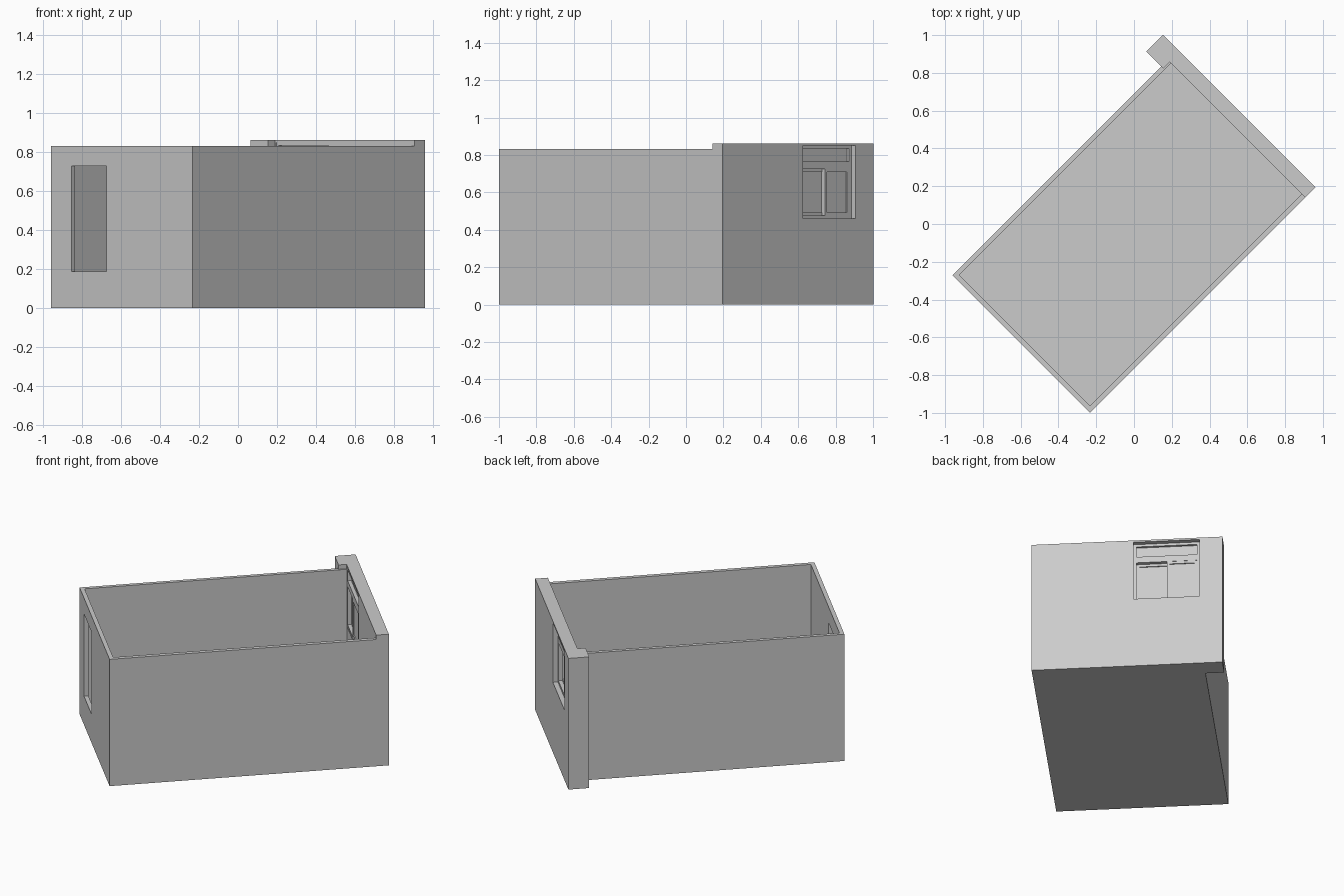
import bpy, bmesh
from math import radians
from mathutils import Matrix

cube = bpy.data.objects.get("Cube")
if cube:
    bpy.data.objects.remove(cube)

grey = bpy.data.materials.new("plaster_grey")
grey.use_nodes = True
COLOUR = (0.6, 0.6, 0.6, 1)
grey.diffuse_color = COLOUR
grey.node_tree.nodes["Principled BSDF"].inputs["Base Color"].default_value = COLOUR

TURN = Matrix.Rotation(radians(45), 4, "Z")  # the room stands diagonally


def finish(name, bm):
    bmesh.ops.recalc_face_normals(bm, faces=bm.faces)
    bm.transform(TURN)
    mesh = bpy.data.meshes.new(name)
    bm.to_mesh(mesh)
    bm.free()
    mesh.materials.append(grey)
    obj = bpy.data.objects.new(name, mesh)
    bpy.context.collection.objects.link(obj)
    return obj


def box(name, u, v, z):
    """Block between (low, high) limits along, across and up."""
    bm = bmesh.new()
    bmesh.ops.create_cube(bm, size=1)
    for vert in bm.verts:
        vert.co = [lim[0] if c < 0 else lim[1] for lim, c in zip((u, v, z), vert.co)]
    return finish(name, bm)


def panel(name, u, v, z, hole_v, hole_z):
    """Upright slab with a rectangular hole through it."""
    bm = bmesh.new()

    def ring(depth, a, b):
        corners = ((a[0], b[0]), (a[1], b[0]), (a[1], b[1]), (a[0], b[1]))
        return [bm.verts.new((depth, p, q)) for p, q in corners]

    loops = [ring(u[0], v, z), ring(u[1], v, z),
             ring(u[1], hole_v, hole_z), ring(u[0], hole_v, hole_z)]
    for k, loop in enumerate(loops):
        other = loops[(k + 1) % 4]
        for i in range(4):
            j = (i + 1) % 4
            bm.faces.new((loop[i], loop[j], other[j], other[i]))
    return finish(name, bm)


def inset(lim, d):
    return (lim[0] + d, lim[1] - d)


# Room shell
BACK, FRONT = -0.872, 0.817
INNER_BACK, INNER_FRONT = -0.846, 0.74
WIDTH = (-0.541, 0.488)
LOW, HIGH = 0.833, 0.862
box("floor", (BACK, FRONT), WIDTH, (0, 0.01))
box("long_wall_outer", (INNER_BACK, INNER_FRONT), (WIDTH[0], -0.515), (0, LOW))
box("long_wall_inner", (INNER_BACK, INNER_FRONT), (0.464, WIDTH[1]), (0, LOW))
panel("doorway_wall", (BACK, INNER_BACK), WIDTH, (0, LOW), (0.083, 0.337), (0.188, 0.728))

# Thick window wall and its corner pillar
WIN_V, WIN_Z = (0.067, 0.463), (0.46, 0.85)
panel("window_wall", (INNER_FRONT, FRONT), (WIDTH[0], 0.6), (0, HIGH), WIN_V, WIN_Z)
box("corner_pillar", (0.691, INNER_FRONT), (0.472, 0.6), (0, HIGH))

# Window frame, transom light and two sliding sashes
RIM = 0.016
glazed = inset(WIN_V, RIM)
panel("window_frame", (0.742, 0.787), WIN_V, WIN_Z, glazed, inset(WIN_Z, RIM))
box("window_transom", (0.742, 0.787), glazed, (0.725, 0.765))
box("transom_pane", (0.764, 0.772), glazed, (0.765, 0.834))
middle = 0.265
sash_z = (0.476, 0.725)
for name, u, v in (("right_sash", (0.765, 0.785), (middle, glazed[1])),
                   ("left_sash", (0.743, 0.763), (glazed[0], middle + 0.02))):
    panel(name, u, v, sash_z, inset(v, RIM), inset(sash_z, RIM))
    centre = sum(u) / 2
    box(name + "_pane", (centre - 0.003, centre + 0.003), inset(v, RIM), inset(sash_z, RIM))
